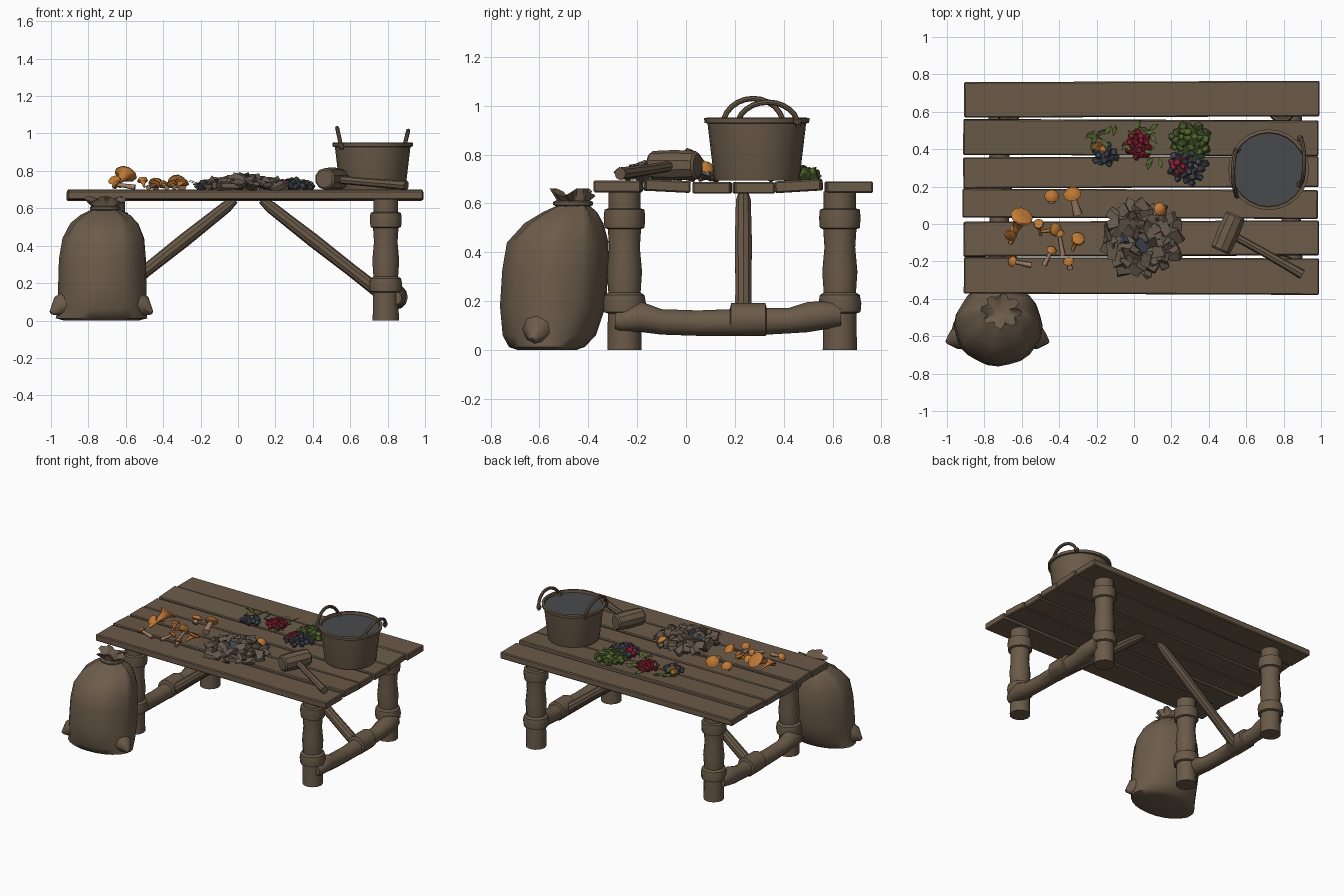
import bpy, bmesh, math, random
from mathutils import Vector, Matrix, Euler

if "Cube" in bpy.data.objects:
    bpy.data.objects.remove(bpy.data.objects["Cube"])

random.seed(7)


def material(name, rgb):
    m = bpy.data.materials.new(name)
    m.diffuse_color = (*rgb, 1)
    m.use_nodes = True
    m.node_tree.nodes["Principled BSDF"].inputs["Base Color"].default_value = m.diffuse_color
    return m


WOOD = material("brown_wood", (0.145, 0.103, 0.066))
CLOTH = material("sack_cloth", (0.15, 0.108, 0.07))
STONE = material("brown_stone", (0.13, 0.1, 0.073))
WATER = material("dark_grey", (0.065, 0.068, 0.072))
ORANGE = material("orange_cap", (0.52, 0.19, 0.035))
STEM = material("pale_stem", (0.36, 0.21, 0.135))
GREEN = material("leaf_green", (0.085, 0.135, 0.03))
RED = material("berry_red", (0.27, 0.015, 0.035))
BLUE = material("berry_slate", (0.055, 0.065, 0.085))


def finish(bm, name, mats, angle=35):
    bmesh.ops.recalc_face_normals(bm, faces=bm.faces)
    me = bpy.data.meshes.new(name)
    bm.to_mesh(me)
    bm.free()
    for m in mats:
        me.materials.append(m)
    if angle:
        me.shade_smooth()
        me.set_sharp_from_angle(angle=math.radians(angle))
    ob = bpy.data.objects.new(name, me)
    bpy.context.collection.objects.link(ob)
    return ob


def skin(bm, rings, mat=0):
    """Join rings of points into a closed tube."""
    rv = [[bm.verts.new(p) for p in r] for r in rings]
    n = len(rv[0])
    faces = [bm.faces.new((a[i], a[(i + 1) % n], b[(i + 1) % n], b[i]))
             for a, b in zip(rv, rv[1:]) for i in range(n)]
    faces += [bm.faces.new(rv[0][::-1]), bm.faces.new(rv[-1])]
    for f in faces:
        f.material_index = mat


def sweep(bm, pts, radii, sides=12, axis=None, ref=None, mat=0):
    """Round section along a path; a fixed axis gives a lathe."""
    pts = [Vector(p) for p in pts]
    d = pts[-1] - pts[0]
    if ref is None:
        ref = (1, 0, 0) if abs(d.x) < 0.7 * d.length else (0, 1, 0)
    rings = []
    for i, (p, r) in enumerate(zip(pts, radii)):
        t = Vector(axis) if axis else pts[min(i + 1, len(pts) - 1)] - pts[max(i - 1, 0)]
        u = t.cross(Vector(ref)).normalized()
        v = t.cross(u).normalized()
        rings.append([p + r * (math.cos(a) * u + math.sin(a) * v)
                      for a in (2 * math.pi * k / sides for k in range(sides))])
    skin(bm, rings, mat)


def lathe(bm, x, y, prof, sides=12):
    sweep(bm, [(x, y, z) for r, z in prof], [r for r, z in prof], sides, axis=(0, 0, 1))


# Tabletop planks: y centre, width, z centre, tilt, x shift
planks = [(0.667, 0.19, 0.667, 0, 0.005), (0.462, 0.19, 0.672, 0.06, 0), (0.277, 0.166, 0.664, 0, 0),
          (0.108, 0.155, 0.664, 0, -0.004), (-0.078, 0.186, 0.672, -0.05, 0.002), (-0.278, 0.195, 0.67, 0, 0.003)]
for k, (y, w, z, tilt, dx) in enumerate(planks):
    bm = bmesh.new()
    bmesh.ops.create_cube(bm, size=1, matrix=Matrix.LocRotScale(
        Vector((0.037 + dx, y, z)), Euler((tilt, 0, 0.004 * (-1) ** k)), Vector((1.9, w, 0.048))))
    bmesh.ops.bevel(bm, geom=bm.edges[:], offset=0.006, segments=1, affect='EDGES')
    finish(bm, f"plank_{k + 1}", [WOOD], 0)

# Log legs with lashing bands
leg_prof = [(0.07, 0), (0.068, 0.15), (0.085, 0.155), (0.088, 0.19), (0.082, 0.225), (0.066, 0.235), (0.072, 0.32),
            (0.063, 0.42), (0.068, 0.495), (0.082, 0.5), (0.085, 0.54), (0.082, 0.575), (0.066, 0.58), (0.066, 0.65)]
for side, lx, s in (("left", -0.67, -1), ("right", 0.79, 1)):
    for end, ly in (("front", -0.252), ("back", 0.63)):
        bm = bmesh.new()
        lathe(bm, lx, ly, leg_prof)
        finish(bm, f"{side}_{end}_leg", [WOOD])

    # Stretcher log outside the leg pair, with a sleeve in the middle
    sx = lx + 0.05 * s
    bm = bmesh.new()
    path = [(-0.29, 0.12, 0.035), (-0.27, 0.12, 0.045), (-0.18, 0.135, 0.062), (-0.1, 0.115, 0.052), (0.05, 0.11, 0.052),
            (0.18, 0.112, 0.055), (0.185, 0.125, 0.068), (0.325, 0.125, 0.068), (0.33, 0.118, 0.055),
            (0.42, 0.12, 0.052), (0.5, 0.135, 0.062), (0.6, 0.145, 0.055), (0.635, 0.14, 0.045)]
    sweep(bm, [(sx, y, z) for y, z, r in path], [r for y, z, r in path], axis=(0, 1, 0))
    finish(bm, f"{side}_stretcher", [WOOD])

    # Diagonal brace up to the middle of the tabletop
    bm = bmesh.new()
    top = Vector((0.055 + 0.07 * s, 0.235, 0.645))
    low = Vector((sx - 0.03 * s, 0.235, 0.11))
    sweep(bm, [low.lerp(top, t) for t in (0, 0.3, 0.6, 0.93, 1)], [0.037, 0.034, 0.037, 0.032, 0.02], 10)
    finish(bm, f"{side}_brace", [WOOD])

# Bucket with a rim, a filled top and two loop handles
bx, by = 0.72, 0.29
bm = bmesh.new()
lathe(bm, bx, by, [(0.172, 0.695), (0.176, 0.71), (0.202, 0.928), (0.214, 0.93), (0.216, 0.95), (0.199, 0.952), (0.196, 0.93)], 24)
finish(bm, "bucket", [WOOD])
bm = bmesh.new()
lathe(bm, bx, by, [(0.198, 0.926), (0.198, 0.933)], 24)
finish(bm, "bucket_contents", [WATER])
for name, s, yc, h in (("left", -1, 0.275, 0.115), ("right", 1, 0.335, 0.1)):
    bm = bmesh.new()
    arc = [math.pi * k / 12 for k in range(13)]
    sweep(bm, [(bx + s * (0.165 + 0.025 * math.sin(a)), yc - 0.125 * math.cos(a), 0.915 + h * math.sin(a))
               for a in arc], [0.011] * 13, 8, ref=(1, 0, 0))
    for e in (-1, 1):   # knots over the rim
        bmesh.ops.create_icosphere(bm, subdivisions=1, radius=0.02, matrix=Matrix.Translation(
            (bx + s * 0.168, yc + e * 0.122, 0.935)))
    finish(bm, f"{name}_bucket_handle", [WOOD])

# Mallet
bm = bmesh.new()
c, d = Vector((0.503, -0.048, 0.757)), Vector((0.4, 0.92, 0))
sweep(bm, [c + d * t for t in (-0.105, -0.095, 0, 0.095, 0.105)], [0.048, 0.058, 0.062, 0.058, 0.048], 10)
finish(bm, "mallet_head", [WOOD])
bm = bmesh.new()
sweep(bm, [(0.5, -0.045, 0.757), (0.7, -0.155, 0.738), (0.9, -0.27, 0.722)], [0.022, 0.022, 0.026], 8)
finish(bm, "mallet_handle", [WOOD])

# Sack: z, centre x, centre y, half width, half depth, fold depth
rows = [(0, -0.73, -0.57, 0.2, 0.12, 0), (0.012, -0.73, -0.57, 0.245, 0.155, 0), (0.06, -0.725, -0.56, 0.235, 0.19, 0.01),
        (0.18, -0.725, -0.545, 0.235, 0.215, 0.015), (0.33, -0.725, -0.535, 0.23, 0.215, 0.02),
        (0.44, -0.72, -0.525, 0.215, 0.205, 0.03), (0.52, -0.715, -0.5, 0.175, 0.155, 0.07),
        (0.565, -0.71, -0.475, 0.125, 0.105, 0.1), (0.59, -0.71, -0.462, 0.075, 0.065, 0.1),
        (0.61, -0.71, -0.462, 0.07, 0.062, 0.1), (0.65, -0.71, -0.465, 0.1, 0.085, 0.2), (0.635, -0.71, -0.465, 0.05, 0.04, 0.1)]
rings = []
for z, cx, cy, rx, ry, fold in rows:
    ring = []
    for k in range(24):
        a = 2 * math.pi * k / 24
        f = 1 + fold * math.cos(8 * a + 1)
        lift = 0.02 * math.sin(3 * a) if z > 0.63 else 0
        ring.append((cx + rx * f * math.cos(a), cy + ry * f * math.sin(a), z + min(lift, 0.012)))
    rings.append(ring)
bm = bmesh.new()
skin(bm, rings)
finish(bm, "sack", [CLOTH], 50)
bm = bmesh.new()
for s in (-1, 1):   # pinched lower corners
    sweep(bm, [(-0.73 + s * 0.15, -0.59, 0.09), (-0.73 + s * 0.23, -0.615, 0.075), (-0.73 + s * 0.269, -0.63, 0.04)],
          [0.09, 0.055, 0.012], 8)
finish(bm, "sack_corners", [CLOTH], 50)
bm = bmesh.new()
lathe(bm, -0.71, -0.462, [(0.07, 0.588), (0.082, 0.594), (0.082, 0.606), (0.07, 0.612)], 16)
finish(bm, "sack_tie", [CLOTH])

# Mushrooms lying on their sides: cap x, y, stem end x, y, cap radius, cap height, is funnel
T = 0.697
shrooms = [(-0.6, 0.04, -0.66, -0.1, 0.062, 0.085, 1), (-0.66, -0.06, -0.63, 0.03, 0.035, 0.05, 1),
           (-0.51, 0.0, -0.5, -0.06, 0.03, 0.05, 1), (-0.42, -0.03, -0.49, -0.04, 0.038, 0.04, 1),
           (-0.3, -0.08, -0.33, -0.14, 0.04, 0.04, 1), (-0.44, 0.15, -0.44, 0.12, 0.04, 0.04, 0),
           (-0.33, 0.16, -0.3, 0.05, 0.05, 0.045, 0), (-0.4, -0.05, -0.38, -0.17, 0.028, 0.03, 0),
           (-0.65, -0.2, -0.55, -0.22, 0.03, 0.03, 0), (-0.44, -0.14, -0.48, -0.22, 0.028, 0.03, 0),
           (-0.35, -0.2, -0.34, -0.24, 0.03, 0.03, 0), (0.14, 0.08, 0.09, 0.06, 0.038, 0.05, 0)]
for k, (x, y, ex, ey, r, h, funnel) in enumerate(shrooms):
    bm = bmesh.new()
    cap, end = Vector((x, y, T + h)), Vector((ex, ey, T + 0.015))
    if funnel:
        sweep(bm, [end, end.lerp(cap, 0.5), end.lerp(cap, 0.85), cap, cap + Vector((0, 0, 0.012))],
              [r * 0.2, r * 0.25, r * 0.55, r, r * 0.8], 9, axis=(cap - end) + Vector((0, 0, 0.1)), mat=1)
    else:
        sweep(bm, [end, end.lerp(cap, 0.5), cap], [r * 0.5, r * 0.38, r * 0.35], 8, mat=0)
        t = ((cap - end).normalized() + Vector((0, 0, 0.8))).normalized()
        sweep(bm, [cap + t * r * q for q in (-0.2, 0, 0.35, 0.6)], [r * 0.8, r, r * 0.75, r * 0.25], 9, axis=t, mat=1)
    finish(bm, f"mushroom_{k + 1}", [STEM, ORANGE], 50)


def spin():
    return Euler([random.uniform(-3, 3) for _ in range(3)])


# Heap of broken stone chips
bm = bmesh.new()
for k in range(64):
    a, q = k * 2.4, math.sqrt((k + 0.5) / 64)
    x, y = 0.04 + 0.2 * q * math.cos(a), -0.075 + 0.19 * q * math.sin(a)
    size = Vector((random.uniform(0.05, 0.09), random.uniform(0.04, 0.065), random.uniform(0.015, 0.035)))
    rot = Euler((random.uniform(-0.6, 0.6), random.uniform(-0.6, 0.6), random.uniform(0, 6)))
    res = bmesh.ops.create_cube(bm, size=1, matrix=Matrix.LocRotScale(
        Vector((x, y, T + 0.02 + 0.045 * (1 - q) + random.uniform(0, 0.012))), rot, size))
    for v in res["verts"]:
        v.co += Vector([random.uniform(-0.009, 0.009) for _ in range(3)])
    for f in {f for v in res["verts"] for f in v.link_faces}:
        f.material_index = int(k in (2, 17))
finish(bm, "stone_chips", [STONE, BLUE], 0)

# Berry and bud heaps: centre, spread, count, piece size, material
heaps = [("slate_berries_left", -0.155, 0.37, 0.06, 14, 0.036, BLUE), ("red_berries", 0.02, 0.42, 0.07, 20, 0.034, RED),
         ("slate_berries_right", 0.29, 0.31, 0.1, 26, 0.036, BLUE), ("red_berries_right", 0.25, 0.31, 0.06, 12, 0.036, RED),
         ("green_buds", 0.3, 0.44, 0.1, 32, 0.042, GREEN), ("orange_berries", -0.18, 0.4, 0.025, 3, 0.04, ORANGE)]
for name, cx, cy, spread, n, size, mat in heaps:
    bm = bmesh.new()
    for k in range(n):
        a, q = k * 2.4, math.sqrt((k + 0.5) / n)
        p = Vector((cx + spread * q * math.cos(a), cy + spread * q * math.sin(a), T + 0.018 + 0.03 * (1 - q)))
        bmesh.ops.create_cube(bm, size=size * random.uniform(0.75, 1), matrix=Matrix.LocRotScale(p, spin(), None))
    bmesh.ops.bevel(bm, geom=bm.edges[:], offset=0.005, segments=1, affect='EDGES')
    finish(bm, name, [mat], 0)

# Loose leaves among the berries
bm = bmesh.new()
for cx, cy, n in ((-0.16, 0.44, 14), (0.03, 0.46, 14), (0.1, 0.38, 4), (0.3, 0.45, 8)):
    for _ in range(n):
        p = Vector((cx + random.uniform(-0.08, 0.08), cy + random.uniform(-0.07, 0.07), T + random.uniform(0.01, 0.04)))
        m = Matrix.LocRotScale(p, Euler((random.uniform(-0.6, 0.6), random.uniform(-0.5, 0.5), random.uniform(0, 6))), None)
        skin(bm, [[m @ Vector((u, v, w)) for u, v in ((-0.035, 0), (0, -0.014), (0.035, 0), (0, 0.014))]
                  for w in (0, 0.003)])
finish(bm, "leaves", [GREEN], 0)
